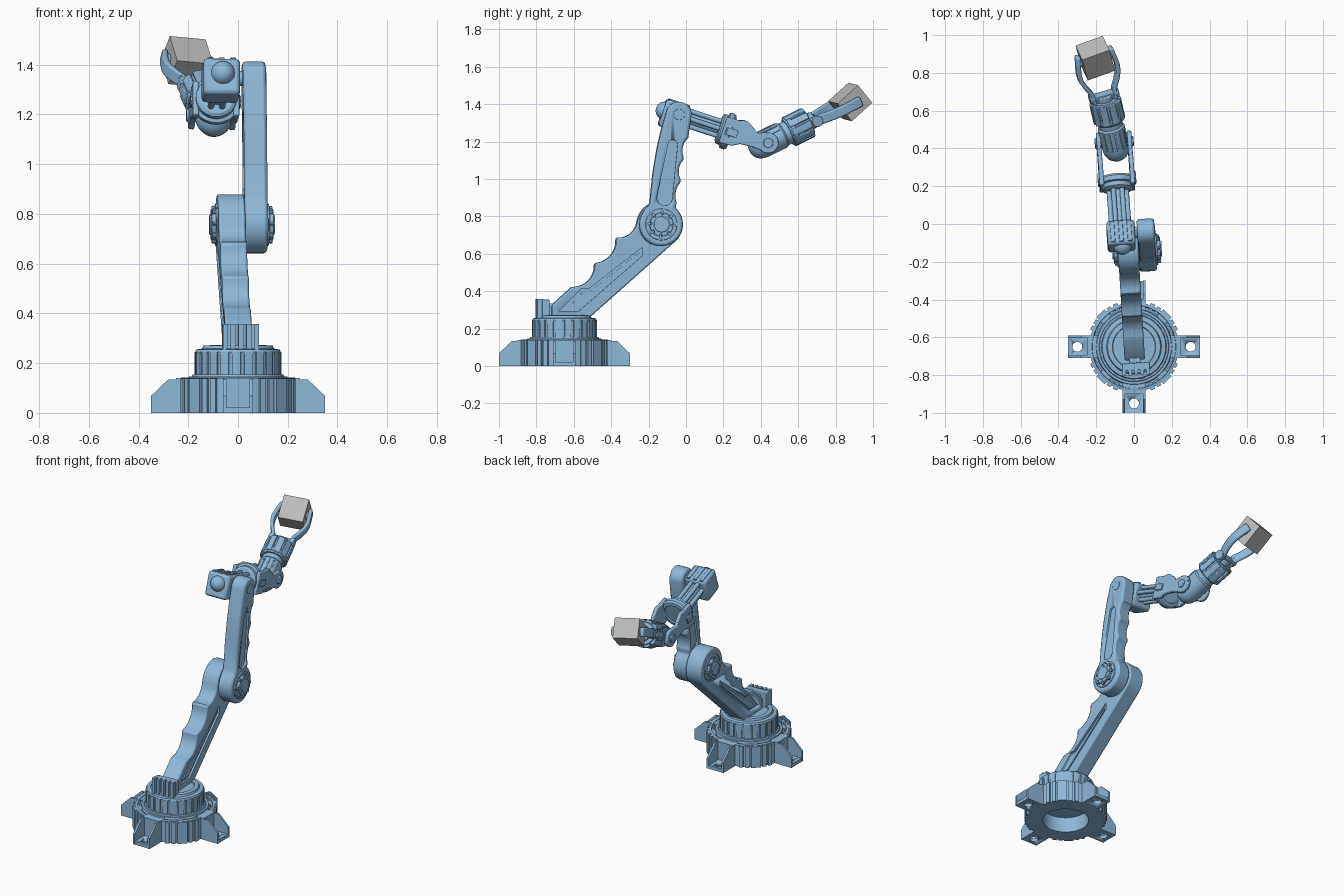
import bpy, bmesh, math
from mathutils import Matrix, Vector

if "Cube" in bpy.data.objects:
    bpy.data.objects.remove(bpy.data.objects["Cube"])

def material(name, rgb):
    m = bpy.data.materials.new(name)
    m.diffuse_color = (*rgb, 1)
    m.use_nodes = True
    m.node_tree.nodes["Principled BSDF"].inputs["Base Color"].default_value = m.diffuse_color
    return m

BLUE = material("steel_blue", (0.27, 0.48, 0.70))
GREY = material("light_grey", (0.50, 0.50, 0.50))
SIDE = Matrix(((0, 0, 1, 0), (1, 0, 0, 0), (0, 1, 0, 0), (0, 0, 0, 1)))   # outline in y,z; depth along x
FWD = Matrix(((0, 1, 0, 0), (0, 0, 1, 0), (1, 0, 0, 0), (0, 0, 0, 1)))    # depth along y
T = lambda x, y, z: Matrix.Translation((x, y, z))

def finish(name, bm, M, bevel=0, mat=BLUE):
    bmesh.ops.remove_doubles(bm, verts=bm.verts, dist=1e-5)
    bmesh.ops.recalc_face_normals(bm, faces=bm.faces)
    me = bpy.data.meshes.new(name)
    bm.to_mesh(me)
    bm.free()
    me.transform(M)
    me.shade_smooth()
    me.set_sharp_from_angle(angle=math.radians(32))
    me.materials.append(mat)
    ob = bpy.data.objects.new(name, me)
    bpy.context.collection.objects.link(ob)
    if bevel:
        b = ob.modifiers.new("bevel", "BEVEL")
        b.width, b.segments, b.limit_method, b.angle_limit = bevel, 2, "ANGLE", math.radians(40)
    return ob

def extrude(name, pts, h0, h1, M=Matrix(), bevel=0):
    """Outline in local x,y pushed from h0 to h1 along local z."""
    bm = bmesh.new()
    f = bm.faces.new([bm.verts.new((x, y, h0)) for x, y in pts])
    g = bmesh.ops.extrude_face_region(bm, geom=[f])["geom"]
    bmesh.ops.translate(bm, vec=(0, 0, h1 - h0), verts=[v for v in g if isinstance(v, bmesh.types.BMVert)])
    return finish(name, bm, M, bevel)

def lathe(name, prof, M=Matrix(), steps=48):
    """Profile of (radius, height) spun around local z."""
    bm = bmesh.new()
    vs = [bm.verts.new((r, 0, z)) for r, z in prof]
    es = [bm.edges.new(p) for p in zip(vs, vs[1:])]
    bmesh.ops.spin(bm, geom=vs + es, axis=(0, 0, 1), cent=(0, 0, 0), angle=math.tau, steps=steps)
    return finish(name, bm, M)

def box(name, lo, hi, M=Matrix(), bevel=0, mat=BLUE):
    bm = bmesh.new()
    bmesh.ops.create_cube(bm, size=1)
    for v in bm.verts:
        v.co = [lo[i] if v.co[i] < 0 else hi[i] for i in range(3)]
    return finish(name, bm, M, bevel, mat)

def cut(ob, cutter):
    cutter.hide_render = True
    cutter.hide_viewport = True
    m = ob.modifiers.new("cut", "BOOLEAN")
    m.operation, m.object, m.solver = "DIFFERENCE", cutter, "EXACT"

def arc(cx, cy, r, a0, a1, n=16):
    return [(cx + r * math.cos(math.radians(a0 + (a1 - a0) * i / n)),
             cy + r * math.sin(math.radians(a0 + (a1 - a0) * i / n))) for i in range(n + 1)]

def circle(r, cx=0, cy=0, n=32):
    return arc(cx, cy, r, 0, 360, n)[:-1]

def gear(n, r_out, r_in, duty=0.7):
    pts = []
    for i in range(n):
        for t, r in ((0, r_in), (0.04, r_out), (duty / 2, r_out), (duty, r_out), (duty + 0.04, r_in)):
            a = math.tau * (i + t) / n
            pts.append((r * math.cos(a), r * math.sin(a)))
    return pts

def scallop(p, q, depth, n=7):
    """Dip between p and q, bulging to the right of travel when depth is negative."""
    p, q = Vector(p), Vector(q)
    nrm = Vector((p.y - q.y, q.x - p.x)).normalized()
    return [tuple(p.lerp(q, i / n) + nrm * depth * math.sin(math.pi * i / n) ** 0.7) for i in range(n)]

def frame(o, f, lat=(1, 0, 0)):
    y = Vector(f).normalized()
    x = Vector(lat)
    x = (x - y * x.dot(y)).normalized()
    return T(*o) @ Matrix((x, y, x.cross(y))).transposed().to_4x4()

# --- Base with four feet
C = T(0, -0.65, 0)
lathe("base_shell", [(0.14, 0.10), (0.14, 0), (0.236, 0), (0.236, 0.14), (0.222, 0.143), (0.217, 0.13), (0.203, 0.13),
                     (0.198, 0.147), (0.185, 0.147), (0.182, 0.155), (0, 0.155)], C, 64)
lathe("base_ceiling", [(0.15, 0.10), (0, 0.10)], C)
for k in range(4):
    R = C @ Matrix.Rotation(math.radians(90 * k), 4, "Z")
    for a in (24, 33, 57, 66):      # ribs between the feet
        box("base_rib", (0.21, -0.012, 0), (0.248, 0.012, 0.138), R @ Matrix.Rotation(math.radians(a), 4, "Z"))
    box("base_corner", (0.20, -0.03, 0), (0.25, 0.03, 0.138), R @ Matrix.Rotation(math.radians(45), 4, "Z"))
    box("foot_block", (0.18, -0.06, 0), (0.25, 0.06, 0.14), R)
    pad = box("foot_pad", (0.24, -0.058, 0), (0.349, 0.058, 0.022), R)
    cut(pad, extrude("foot_hole_cutter", circle(0.026, 0.30, 0, 24), -0.05, 0.08, R))
    for s in (-1, 1):
        extrude("foot_gusset", [(0.22, 0), (0.35, 0), (0.35, 0.068), (0.28, 0.135), (0.22, 0.135)],
                0.047 * s, 0.06 * s, R @ Matrix.Rotation(math.pi / 2, 4, "X"))

# --- Turret
extrude("turret_ring", gear(22, 0.174, 0.160, 0.72), 0.155, 0.245, C)
lathe("turret_cap", [(0.166, 0.15), (0.168, 0.235), (0.172, 0.245), (0.168, 0.255), (0.145, 0.258), (0.14, 0.270),
                     (0.115, 0.272), (0.112, 0.262), (0, 0.262)], C)

A = T(0, -0.65, 0) @ Matrix.Rotation(math.radians(3.5), 4, "Z") @ T(0, 0.65, 0)
S = A @ SIDE
# --- Rear plate on the turret
box("rear_plate", (-0.07, -0.775, 0.25), (0.078, -0.735, 0.355), A, 0.004)
for i in range(5):
    x = -0.07 + i * 0.0315
    box("rear_plate_rib", (x, -0.80, 0.25), (x + 0.02, -0.77, 0.358), A)
box("rear_bracket", (-0.03, -0.74, 0.25), (0.03, -0.65, 0.335), A, 0.005)

# --- Lower arm with scalloped back and sunken side panels
low = arc(-0.14, 0.757, 0.122, -52, 165, 28)
low += scallop((-0.262, 0.775), (-0.365, 0.688), 0.028)
low += [(-0.365, 0.688)] + scallop((-0.375, 0.68), (-0.478, 0.552), 0.033)
low += [(-0.478, 0.552)] + scallop((-0.49, 0.547), (-0.592, 0.425), 0.033)
low += [(-0.592, 0.425), (-0.615, 0.42), (-0.72, 0.325), (-0.72, 0.25), (-0.53, 0.25), (-0.50, 0.275)]
lower_arm = extrude("lower_arm", low, -0.054, 0.054, S, 0.008)
panel = [(-0.68, 0.295), (-0.575, 0.295), (-0.235, 0.59), (-0.235, 0.635), (-0.52, 0.415), (-0.56, 0.415)]
island = [(-0.635, 0.31), (-0.58, 0.31), (-0.255, 0.592), (-0.255, 0.605), (-0.515, 0.40), (-0.55, 0.40)]
for s in (-1, 1):
    cut(lower_arm, extrude("lower_panel_cutter", panel, 0.042 * s, 0.08 * s, S))
    extrude("lower_panel", island, 0.03 * s, 0.050 * s, S)

# --- Upper arm with scalloped front and side slots
up = arc(-0.045, 1.345, 0.068, 0, 172, 16)
up += [(-0.137, 1.27), (-0.162, 1.16), (-0.185, 1.02), (-0.2, 0.87)]
up += arc(-0.14, 0.757, 0.116, 130, 410, 28)
for p, q in (((-0.055, 0.87), (-0.038, 0.98)), ((-0.036, 1.0), (-0.022, 1.10)), ((-0.02, 1.12), (0.005, 1.22))):
    up += scallop(p, q, 0.016)
    up.append(q)
upper_arm = extrude("upper_arm", up, 0.054, 0.147, S, 0.016)
slot = arc(-0.122, 0.90, 0.042, 175, 365, 12) + arc(-0.078, 1.185, 0.025, 0, 180, 10)
for h in ((0.135, 0.2), (0.02, 0.066)):
    cut(upper_arm, extrude("upper_slot_cutter", slot, *h, S))

# --- Elbow hubs with bolts
for s, x in ((1, 0.142), (-1, -0.048)):
    H = A @ T(x, -0.14, 0.757) @ SIDE
    extrude("elbow_collar", circle(0.085), 0, 0.013 * s, H, 0.003)
    extrude("elbow_hub", gear(8, 0.064, 0.052, 0.75), 0, 0.030 * s, H, 0.002)
    extrude("elbow_cap", circle(0.042), 0, 0.036 * s, H, 0.004)
    for i in range(8):
        a = math.tau * (i + 0.9) / 8
        extrude("elbow_bolt", circle(0.009, 0.067 * math.cos(a), 0.067 * math.sin(a), 10), 0, 0.027 * s, H)
extrude("shoulder_pin", circle(0.03, -0.045, 1.345), 0.02, 0.150, S, 0.002)

# --- Forearm head block, rods and wrist collar
yaw, pitch = math.radians(4.2), math.radians(-18)
F = frame((-0.07, -0.045, 1.343), (-math.sin(yaw) * math.cos(pitch), math.cos(yaw) * math.cos(pitch), math.sin(pitch)))
box("head_block", (-0.074, -0.083, -0.088), (0.074, 0.053, 0.063), F, 0.016)
for x in (-0.045, 0, 0.045):
    box("head_rib", (x - 0.012, -0.07, 0.05), (x + 0.012, 0.045, 0.069), F, 0.003)
lathe("head_dome", [(0, 0.122), (0.018, 0.119), (0.035, 0.108), (0.046, 0.09), (0.05, 0.07)],
      F @ T(0.004, 0, 0) @ Matrix.Rotation(math.pi / 2, 4, "X"), 32)
G = F @ FWD
extrude("forearm_core", circle(0.034), 0.04, 0.25, G)
for i in range(6):
    a = math.tau * (i + 0.5) / 6
    extrude("forearm_rod", circle(0.013, 0.046 * math.cos(a), 0.046 * math.sin(a), 12), 0.04, 0.25, G)
lathe("wrist_collar", [(0, 0.232), (0.07, 0.232), (0.082, 0.24), (0.084, 0.262), (0.098, 0.266), (0.1, 0.29),
                       (0.092, 0.302), (0.072, 0.306), (0.068, 0.298), (0, 0.298)], G)

# --- Wrist fork and pivot
cheek = [(0.25, -0.072), (0.32, -0.068), (0.36, -0.045), (0.42, -0.04)] + arc(0.502, 0.007, 0.056, -120, 110, 16)
cheek += [(0.43, 0.04), (0.40, 0.062), (0.36, 0.085), (0.32, 0.074), (0.25, 0.072)]
for s in (-1, 1):
    extrude("fork_cheek", cheek, 0.07 * s, 0.094 * s, F @ SIDE, 0.006)
    extrude("fork_pivot", circle(0.026, 0.502, 0.007, 20), 0.06 * s, 0.103 * s, F @ SIDE, 0.003)
    box("fork_clip", (0.09 * s, 0.27, -0.02), (0.102 * s, 0.33, 0.02), F, 0.003)

# --- Hand: swivelling body, collar and palm
cube_c, lat = Vector((-0.205, 0.878, 1.412)), Vector((0.145, 0.05, -0.015))
pivot = Vector((-0.103, 0.432, 1.195))
H = frame(pivot, cube_c - pivot, lat)
HF = H @ FWD
lathe("hand_body", [(0, -0.104), (0.03, -0.099), (0.052, -0.084), (0.066, -0.06), (0.072, -0.03), (0.072, 0.09),
                    (0.064, 0.10), (0.064, 0.16)], HF, 40)
for i in range(5):
    box("hand_body_rib", (-0.005, -0.02, 0.06), (0.005, 0.08, 0.076),
        H @ Matrix.Rotation(math.radians(-50 + 25 * i), 4, "Y"), 0.002)
extrude("hand_collar", gear(10, 0.086, 0.074, 0.78), 0.135, 0.25, HF, 0.003)
lathe("hand_collar_band", [(0, 0.128), (0.074, 0.128), (0.083, 0.14), (0.083, 0.16), (0.076, 0.165), (0.076, 0.24),
                           (0.066, 0.256), (0, 0.256)], HF)
extrude("palm", circle(0.045), 0.24, 0.285, HF, 0.005)
box("palm_bar", (-0.07, 0.25, -0.022), (0.07, 0.30, 0.022), H, 0.006)

# --- Gripper fingers
path = [(0.058, 0.25), (0.062, 0.31), (0.085, 0.355), (0.102, 0.40), (0.106, 0.44), (0.100, 0.49), (0.090, 0.545)]
for s in (-1, 1):
    outer = [(x * s + 0.012 * s, y) for x, y in path]
    inner = [(x * s - 0.012 * s, y) for x, y in path]
    extrude("finger", outer + inner[::-1], -0.028, 0.028, H, 0.008)
    extrude("finger_tip_pad", circle(0.024, 0.505, 0, 20), 0.076 * s, 0.10 * s, H @ SIDE)
    extrude("finger_hinge", circle(0.03, 0.285, 0, 20), 0.05 * s, 0.08 * s, H @ SIDE, 0.003)

# --- Held cube
K = frame(cube_c, (-0.03, 0.11, 0.10), lat)
box("held_cube", (-0.077, -0.075, -0.063), (0.077, 0.075, 0.063), K, 0, GREY)
